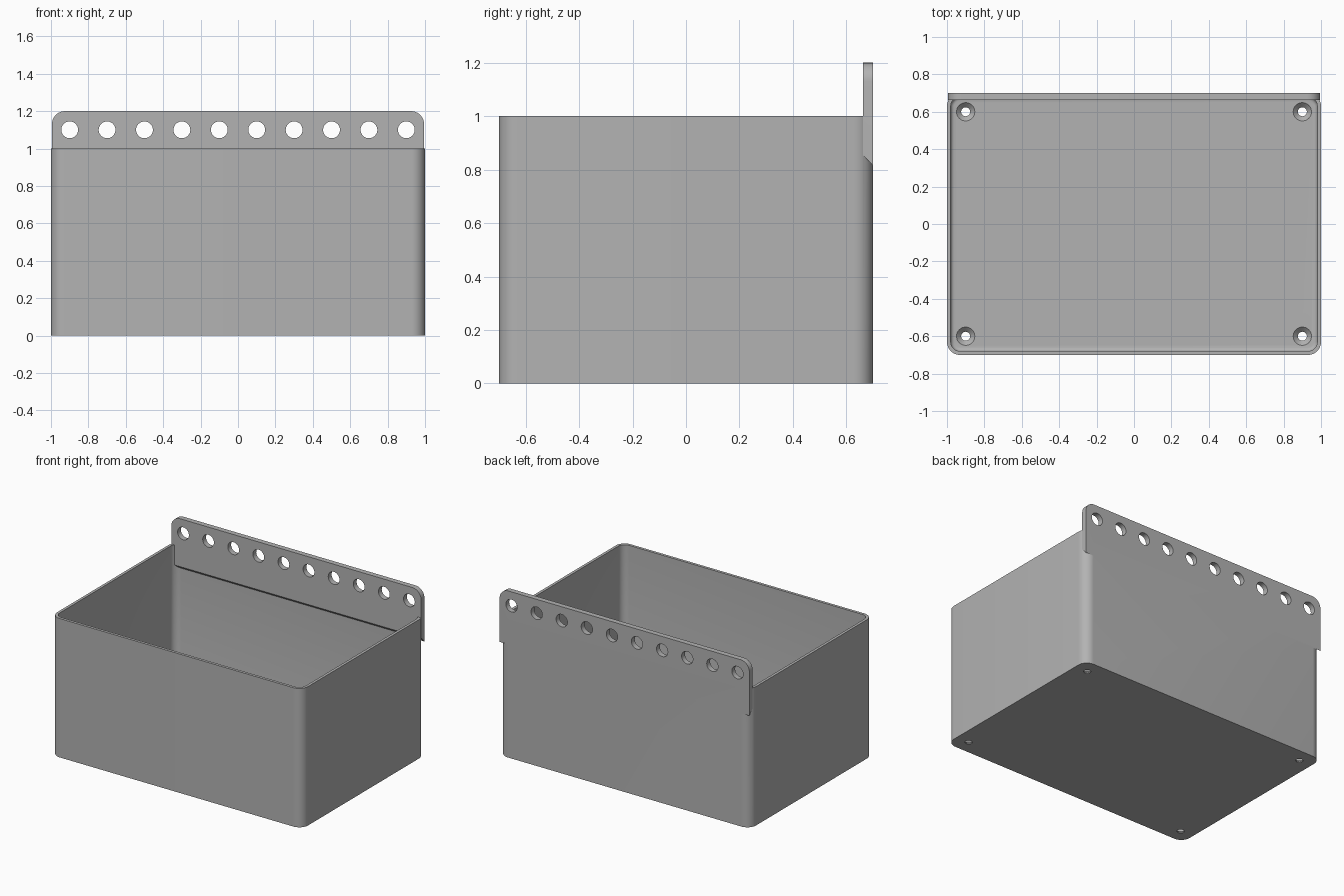
import bpy, bmesh
from math import sin, cos, pi

old = bpy.data.objects.get("Cube")
if old:
    bpy.data.objects.remove(old, do_unlink=True)

grey = bpy.data.materials.new("plain grey")
grey.use_nodes = True
colour = (0.45, 0.45, 0.45, 1)
grey.diffuse_color = colour
grey.node_tree.nodes["Principled BSDF"].inputs["Base Color"].default_value = colour


def finish(name, bm):
    bmesh.ops.recalc_face_normals(bm, faces=bm.faces)
    mesh = bpy.data.meshes.new(name)
    bm.to_mesh(mesh)
    bm.free()
    mesh.materials.append(grey)
    obj = bpy.data.objects.new(name, mesh)
    bpy.context.collection.objects.link(obj)
    return obj


def rounded_rect(w, d, r, steps=10):
    pts = []
    for k, (sx, sy) in enumerate([(1, 1), (-1, 1), (-1, -1), (1, -1)]):
        for i in range(steps + 1):
            a = (k + i / steps) * pi / 2
            pts.append((sx * (w - r) + r * cos(a), sy * (d - r) + r * sin(a)))
    return pts


def loft(name, rings):
    """Skin closed rings of equal length and cap both ends."""
    bm = bmesh.new()
    loops = [[bm.verts.new(p) for p in ring] for ring in rings]
    n = len(loops[0])
    for a, b in zip(loops, loops[1:]):
        for i in range(n):
            bm.faces.new((a[i], a[(i + 1) % n], b[(i + 1) % n], b[i]))
    bm.faces.new(loops[0])
    bm.faces.new(loops[-1])
    return finish(name, bm)


def section(inset, z):
    return [(x, y, z) for x, y in rounded_rect(1 - inset, 0.7 - inset, 0.07 - inset)]


def circle(r, x, y, z, upright=False, n=32):
    ring = [(r * cos(2 * pi * i / n), r * sin(2 * pi * i / n)) for i in range(n)]
    return [(x + u, y, z + v) if upright else (x + u, y + v, z) for u, v in ring]


def boolean(target, tool, operation):
    bpy.context.view_layer.objects.active = target
    mod = target.modifiers.new(operation, 'BOOLEAN')
    mod.operation = operation
    mod.solver = 'EXACT'
    mod.object = tool
    bpy.ops.object.modifier_apply(modifier=mod.name)
    bpy.data.objects.remove(tool, do_unlink=True)


# Open bin: outer wall, rim, inner wall, rounded inner foot and floor
fillet = [section(0.04 - 0.02 * cos(a), 0.05 - 0.02 * sin(a))
          for a in [i * pi / 8 for i in range(5)]]
storage_bin = loft("storage_bin", [section(0, 0), section(0, 1), section(0.02, 1)] + fillet)

# Hanging plate with rounded top corners and a sloping underside
half, top, radius, bottom, slope = 0.995, 1.2, 0.07, 0.815, 0.04
arc = [(half - radius + radius * cos(a), top - radius + radius * sin(a))
       for a in [i * pi / 20 for i in range(11)]]
outline = [(half, bottom)] + arc + [(-x, z) for x, z in reversed(arc)] + [(-half, bottom)]
back = [(x, 0.7, z) for x, z in outline]
front = [(x, 0.662, z + (slope if z == bottom else 0)) for x, z in outline]
hanging_plate = loft("hanging_plate", [back, front])
boolean(storage_bin, hanging_plate, 'UNION')

# Row of hanging holes
for i in range(10):
    x = -0.9 + 0.2 * i
    hole = loft("hanging_hole", [circle(0.045, x, y, 1.1, True) for y in (0.6, 0.8)])
    boolean(storage_bin, hole, 'DIFFERENCE')

# Countersunk drain holes in the floor corners
for x in (-0.9, 0.9):
    for y in (-0.6, 0.6):
        hole = loft("floor_hole", [circle(r, x, y, z) for r, z in
                                   ((0.024, -0.1), (0.024, 0.005), (0.049, 0.03), (0.049, 0.06))])
        boolean(storage_bin, hole, 'DIFFERENCE')

bpy.ops.object.select_all(action='DESELECT')
storage_bin.select_set(True)
bpy.context.view_layer.objects.active = storage_bin
bpy.ops.object.shade_smooth_by_angle(angle=pi / 6)
